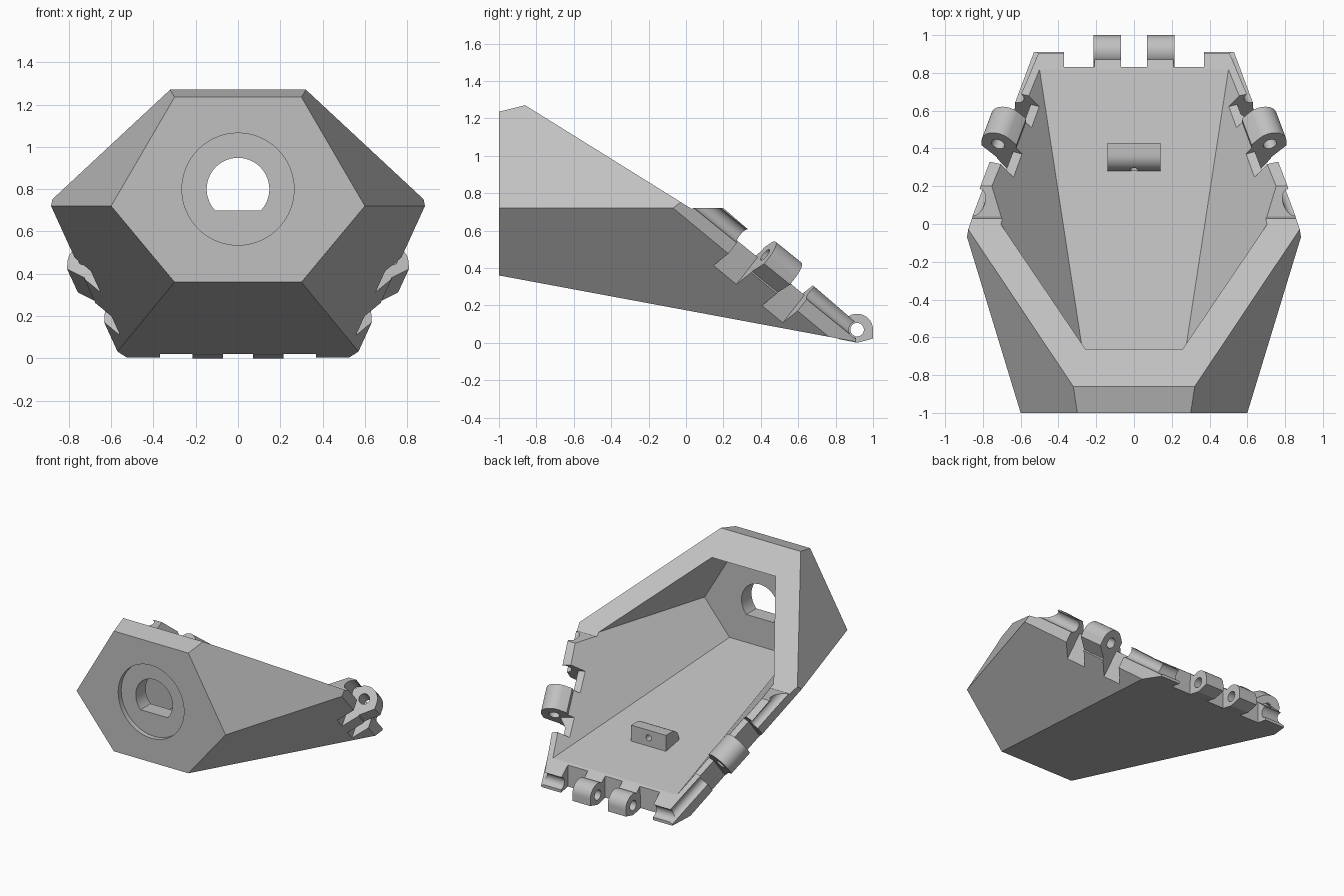
import bpy, bmesh, math
from mathutils import Vector as V

if "Cube" in bpy.data.objects:
    bpy.data.objects.remove(bpy.data.objects["Cube"])

grey = bpy.data.materials.new("light grey")
grey.diffuse_color = (0.53, 0.53, 0.53, 1)
grey.use_nodes = True
grey.node_tree.nodes["Principled BSDF"].inputs["Base Color"].default_value = grey.diffuse_color


def loft(name, a, b):
    """Solid between two matching 3D outlines."""
    bm = bmesh.new()
    va = [bm.verts.new(p) for p in a]
    vb = [bm.verts.new(p) for p in b]
    n = len(a)
    bm.faces.new(va)
    bm.faces.new(vb[::-1])
    for i in range(n):
        j = (i + 1) % n
        bm.faces.new((va[j], va[i], vb[i], vb[j]))
    bmesh.ops.recalc_face_normals(bm, faces=bm.faces[:])
    me = bpy.data.meshes.new(name)
    bm.to_mesh(me)
    bm.free()
    me.materials.append(grey)
    ob = bpy.data.objects.new(name, me)
    bpy.context.collection.objects.link(ob)
    return ob


def boolean(ob, tool, op):
    """Apply a boolean and discard the tool."""
    tool.hide_render = True
    bpy.context.view_layer.objects.active = ob
    m = ob.modifiers.new("cut", 'BOOLEAN')
    m.operation, m.solver, m.object = op, 'EXACT', tool
    bpy.ops.object.modifier_apply(modifier=m.name)
    bpy.data.objects.remove(tool)


def extrude(name, frame, pts, s0, s1):
    """Extrude (a, b) points along a frame's axis from s0 to s1."""
    o, n, u, d = frame
    ring = lambda s: [o + n * a + u * b + d * s for a, b in pts]
    return loft(name, ring(s0), ring(s1))


def circle(r, ca=0, cb=0, a0=0, a1=360, n=32):
    full = a1 - a0 == 360
    k = n if full else n - 1
    return [(ca + r * math.cos(math.radians(a0 + (a1 - a0) * i / k)),
             cb + r * math.sin(math.radians(a0 + (a1 - a0) * i / k))) for i in range(n)]


def rect(a0, a1, b0, b1):
    return [(a0, b0), (a1, b0), (a1, b1), (a0, b1)]


def hexagon(y, inner):
    """Cross-section of the shell, wider towards the back."""
    t = y + 1
    bx, bz = 0.3 + 0.153 * t, 0.36 - 0.186 * t
    mx, mz = 0.6 + 0.305 * t, 0.72
    tx, tz = 0.3 + 0.153 * t, 1.235 + 0.25 * t
    if inner:
        bx, bz, mx, mz, tx, tz = bx - .078, bz + .165, mx - .2, mz + .016, tx - .095, tz - .172
    half = [(bx, bz), (mx, mz), (tx, tz)]
    return [V((x, y, z)) for x, z in half] + [V((-x, y, z)) for x, z in half[::-1]]


# frames: (origin, outward, up, axis)
world = (V((0, 0, 0)), V((0, 1, 0)), V((0, 0, 1)), V((1, 0, 0)))
back = (V((0, 0.915, 0.07)), V((0, 1, 0)), V((0, 0, 1)), V((1, 0, 0)))
front = (V((0, 0, 0.8)), V((1, 0, 0)), V((0, 0, 1)), V((0, 1, 0)))
sides = []
for sx in (1, -1):
    d = V((-0.28, 0.747, -0.604)).normalized()
    n = V((0.957, 0.252, -0.132))
    n = (n - d * n.dot(d)).normalized()
    u = n.cross(d)
    sides.append(tuple(V((sx * v.x, v.y, v.z)) for v in (V((0.72, 0.423, 0.47)), n, u, d)))

# hollow shell, trimmed by the side profile
shell = loft("hinged_shell", hexagon(-1, False), hexagon(1.1, False))
profile = [(-1.2, -0.3), (-1.2, 1.4815), (0.03, 0.716), (0.04, 0.72), (0.2, 0.72),
           (0.82, 0.185), (0.91, 0.107), (0.91, -0.3)]
boolean(shell, extrude("trim", world, profile, -1.6, 1.6), 'INTERSECT')
boolean(shell, loft("cavity", hexagon(-0.85, True), hexagon(1.3, True)), 'DIFFERENCE')

# slanted side edges, knuckle gaps and hinge grooves
for f in sides:
    boolean(shell, extrude("edge_cut", f, rect(0, 0.7, -0.9, 0.9), -1.3, 1.2), 'DIFFERENCE')
    boolean(shell, extrude("groove", f, circle(0.045), -0.7, 0.7), 'DIFFERENCE')
    for s0, s1 in ((-0.165, 0), (0.185, 0.335)):
        boolean(shell, extrude("gap", f, rect(-0.085, 0.2, -0.3, 0.3), s0, s1), 'DIFFERENCE')
        boolean(shell, extrude("gap_top", f, rect(-0.2, 0.2, -0.03, 0.2), s0, s1), 'DIFFERENCE')
boolean(shell, extrude("back_groove", back, circle(0.045), -0.7, 0.7), 'DIFFERENCE')
for s0, s1 in ((-0.37, -0.21), (-0.07, 0.07), (0.21, 0.37)):
    boolean(shell, extrude("back_gap", back, rect(-0.085, 0.2, -0.3, 0.3), s0, s1), 'DIFFERENCE')


# hinge knuckles with pin holes
def knuckle(f, s0, s1, low, corner, r):
    pts = [(-0.1, low + 0.02), (0, low), (r, corner)] + circle(r, 0, 0, 0, 125, 16) + [(-0.1, 0.035)]
    k = extrude("knuckle", f, pts, s0, s1)
    boolean(k, extrude("pin_hole", f, circle(0.036), s0 - 0.05, s1 + 0.05), 'DIFFERENCE')
    boolean(shell, extrude("hole_clear", f, circle(0.036), s0 - 0.01, s1 + 0.01), 'DIFFERENCE')
    boolean(shell, k, 'UNION')


for f in sides:
    knuckle(f, 0, 0.185, -0.113, -0.045, 0.09)
for s0 in (-0.215, 0.07):
    knuckle(back, s0, s0 + 0.145, -0.07, -0.048, 0.085)

# front recess and flat-bottomed shaft hole
boolean(shell, extrude("recess", front, circle(0.265, n=64), -1.1, -0.965), 'DIFFERENCE')
a = math.degrees(math.asin(0.1 / 0.148))
boolean(shell, extrude("shaft_hole", front, circle(0.148, 0, 0, -a, 180 + a, 48), -1.1, -0.7), 'DIFFERENCE')

# small rounded block on the floor, with a cross hole
block_pts = [(0.28, 0.24), (0.43, 0.22), (0.43, 0.375)] + circle(0.085, 0.365, 0.29, 90, 180, 14)
block = extrude("floor_block", world, block_pts, -0.14, 0.14)
cross = (V((0, 0, 0.32)), V((1, 0, 0)), V((0, 0, 1)), V((0, 1, 0)))
boolean(block, extrude("cross_hole", cross, circle(0.022, n=20), 0.2, 0.5), 'DIFFERENCE')

# smooth the round parts only
for ob in (shell, block):
    bpy.ops.object.select_all(action='DESELECT')
    ob.select_set(True)
    bpy.context.view_layer.objects.active = ob
    bpy.ops.object.shade_smooth_by_angle(angle=math.radians(20))
